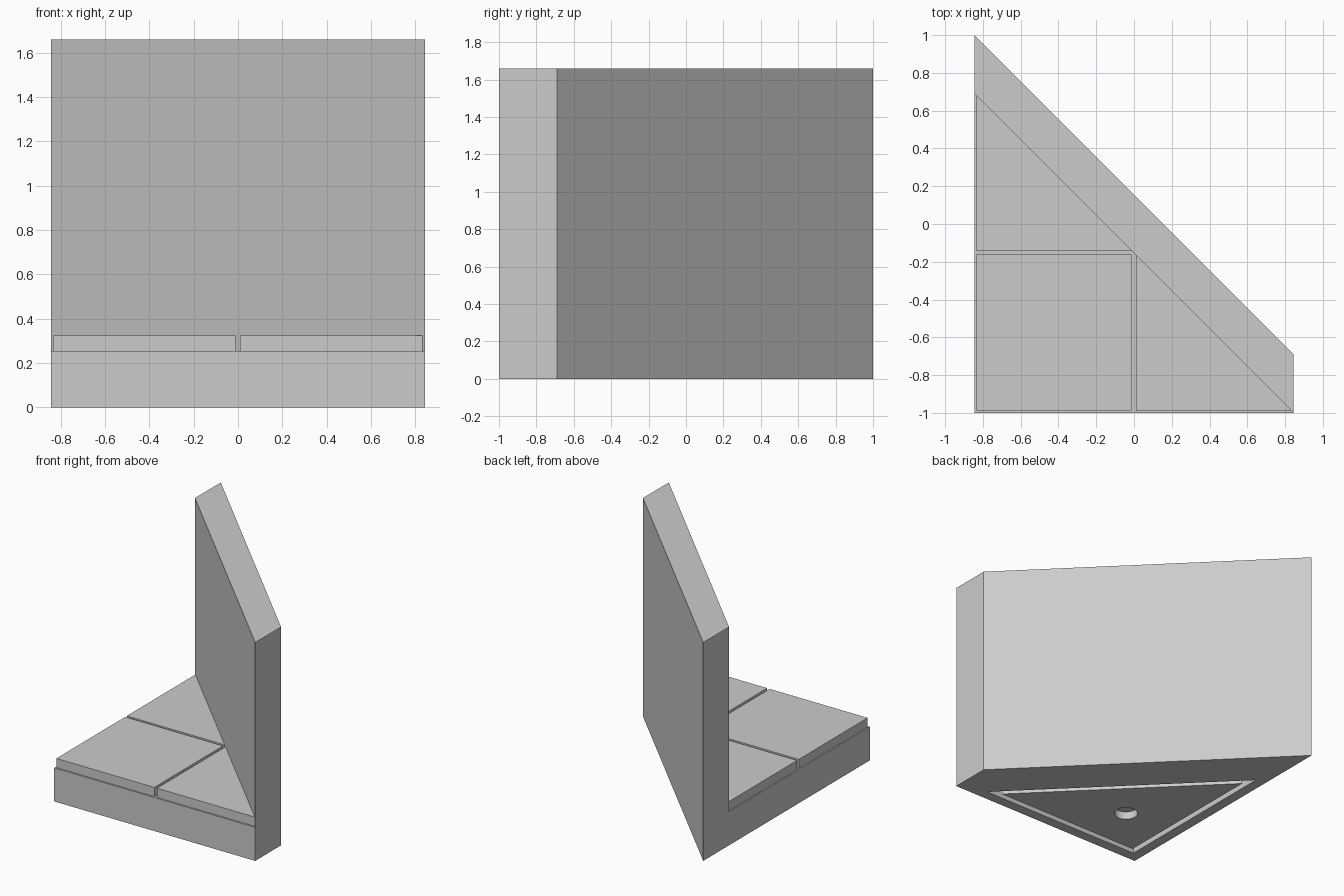
import bpy
import bmesh
import math

old = bpy.data.objects.get("Cube")
if old:
    bpy.data.objects.remove(old, do_unlink=True)

grey = bpy.data.materials.new("plain grey")
grey.use_nodes = True
colour = (0.6, 0.6, 0.6, 1)
grey.diffuse_color = colour
grey.node_tree.nodes["Principled BSDF"].inputs["Base Color"].default_value = colour

HALF = 0.845      # half the width
FRONT = -1.0      # front edge
BACK = 0.69       # where the floor meets the wall at its far end
BASE = 0.255      # height of the base
TILE = 0.325      # top of the floor tiles
TOP = 1.66        # top of the wall


def prism(name, polygons, z0, z1, grow=None):
    """Extrude adjoining flat polygons; optionally raise one of them further."""
    bm = bmesh.new()
    for poly in polygons:
        bm.faces.new([bm.verts.new((x, y, z0)) for x, y in poly])
    bmesh.ops.remove_doubles(bm, verts=bm.verts, dist=0.0001)
    bmesh.ops.recalc_face_normals(bm, faces=bm.faces)
    floor = list(bm.faces)

    def raise_faces(faces, height, keep):
        result = bmesh.ops.extrude_face_region(
            bm, geom=faces, use_keep_orig=keep)["geom"]
        verts = [g for g in result if isinstance(g, bmesh.types.BMVert)]
        bmesh.ops.translate(bm, verts=verts, vec=(0, 0, height))
        return [g for g in result if isinstance(g, bmesh.types.BMFace)]

    tops = raise_faces(floor, z1 - z0, True)
    if grow:
        index, height = grow
        cx = sum(p[0] for p in polygons[index]) / len(polygons[index])
        cy = sum(p[1] for p in polygons[index]) / len(polygons[index])
        chosen = min(tops, key=lambda f: (f.calc_center_median().xy[0] - cx) ** 2
                     + (f.calc_center_median().xy[1] - cy) ** 2)
        raise_faces([chosen], height - z1, False)
        # extruding a region leaves its old cap only when kept
        bmesh.ops.delete(bm, geom=[f for f in bm.faces if any(
            len(e.link_faces) > 2 for e in f.edges) and f == chosen], context='FACES')
    bmesh.ops.recalc_face_normals(bm, faces=bm.faces)
    bmesh.ops.dissolve_limit(bm, angle_limit=0.01, verts=bm.verts, edges=bm.edges)
    mesh = bpy.data.meshes.new(name)
    bm.to_mesh(mesh)
    bm.free()
    mesh.materials.append(grey)
    obj = bpy.data.objects.new(name, mesh)
    bpy.context.collection.objects.link(obj)
    return obj


def corner_triangle(inset, reach):
    """Right triangle measured from the front corner of the base."""
    x, y = -HALF + inset, FRONT + inset
    return [(x, y), (-HALF + reach, y), (x, FRONT + reach)]


# Triangular base with the diagonal wall rising from it
triangle = [(-HALF, FRONT), (HALF, FRONT), (-HALF, BACK)]
wall = [(HALF, FRONT), (HALF, -BACK), (-HALF, -FRONT), (-HALF, BACK)]
body = prism("base_and_wall", [triangle, wall], 0, BASE, grow=(1, TOP))

# Triangular groove and round socket in the underside
outer, inner = corner_triangle(0.08, 1.465), corner_triangle(0.124, 1.363)
ring = [[outer[i], outer[i - 1], inner[i - 1], inner[i]] for i in range(3)]
circle = [(-0.353 + 0.084 * math.cos(math.tau * i / 48),
           -0.512 + 0.084 * math.sin(math.tau * i / 48)) for i in range(48)]
for name, shape in (("groove_cutter", ring), ("socket_cutter", [circle])):
    cutter = prism(name, shape, -0.05, 0.06)
    cutter.hide_render = True
    cut = body.modifiers.new(name, 'BOOLEAN')
    cut.operation = 'DIFFERENCE'
    cut.solver = 'EXACT'
    cut.object = cutter
    bpy.context.view_layer.objects.active = body
    bpy.ops.object.modifier_apply(modifier=name)
    bpy.data.objects.remove(cutter, do_unlink=True)

# Floor tiles: one square and two triangles, separated by narrow gaps
left, front = -HALF + 0.01, FRONT + 0.012
diagonal = FRONT + HALF
tiles = {
    "square_tile": [(left, front), (-0.012, front), (-0.012, -0.162), (left, -0.162)],
    "right_tile": [(0.01, front), (diagonal - front, front), (0.01, diagonal - 0.01)],
    "back_tile": [(left, -0.142), (diagonal + 0.142, -0.142), (left, diagonal - left)],
}
for name, shape in tiles.items():
    prism(name, [shape], BASE, TILE)
